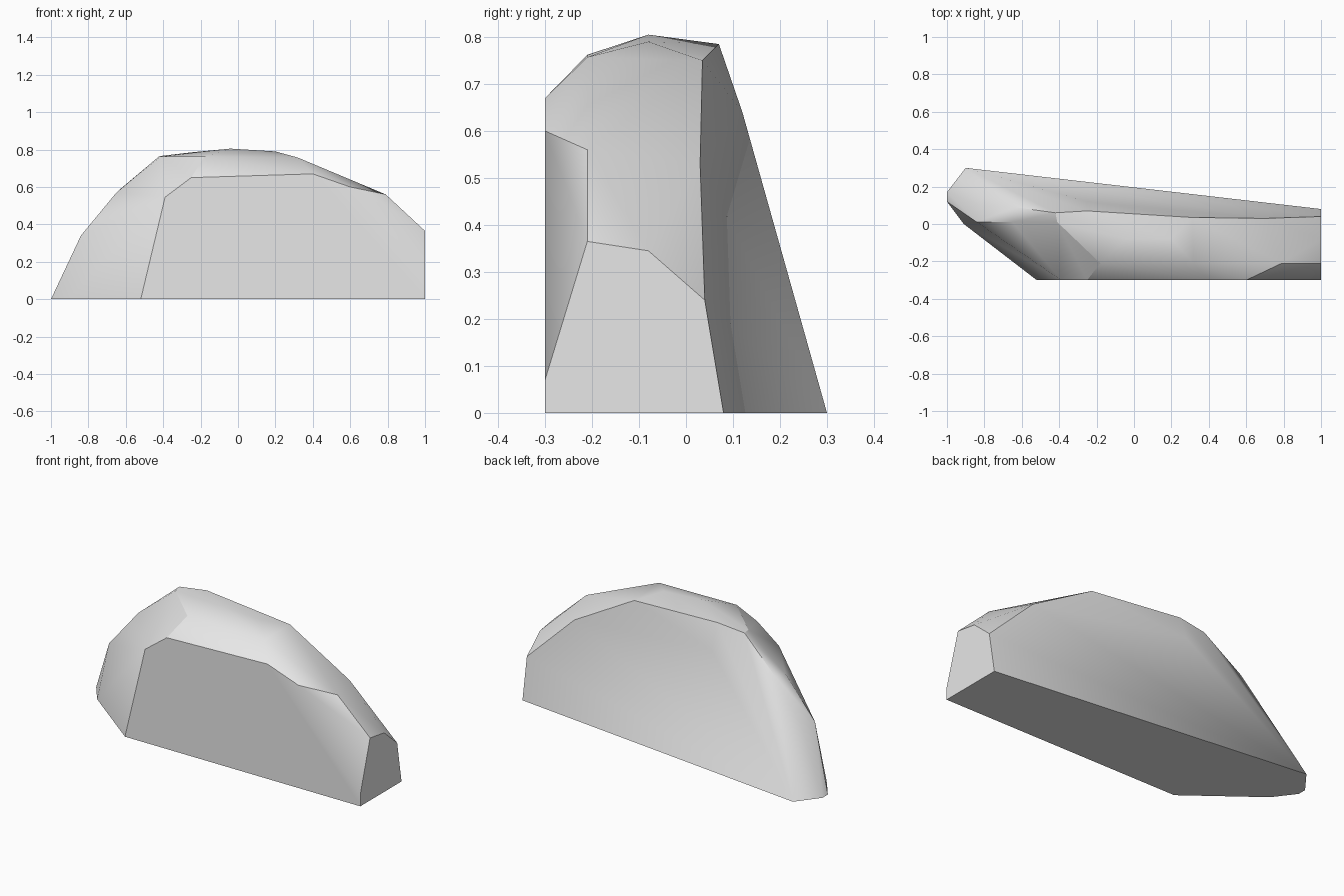
import bpy
import bmesh
import math

default_cube = bpy.data.objects.get("Cube")
if default_cube:
    bpy.data.objects.remove(default_cube, do_unlink=True)


def make_material(name, value):
    material = bpy.data.materials.new(name)
    colour = (value, value, value, 1)
    material.diffuse_color = colour
    material.use_nodes = True
    shader = material.node_tree.nodes["Principled BSDF"]
    shader.inputs["Base Color"].default_value = colour
    return material


def at_depth(y, outline):
    """Points of an (x, z) outline on a plane facing the front."""
    return [(x, y, z) for x, z in outline]


def at_side(x, outline):
    """Points of a (y, z) outline on a plane facing the side."""
    return [(x, y, z) for y, z in outline]


def at_height(z, outline):
    """Points of an (x, y) outline on a level plane."""
    return [(x, y, z) for x, y in outline]


# Flat footprint on the ground
footprint = at_height(0, [(-.52, -.3), (-.91, 0), (-1, .12), (-1, .17),
                          (-.9, .3), (1, .08), (1, -.3)])

# Flat front face and the chamfered shoulder above it
front_face = at_depth(-.3, [(-.39, .545), (-.25, .65), (.4, .67), (.6, .6), (1, .07)])
shoulder = at_depth(-.21, [(-.18, .762), (.32, .757), (.79, .56)])

# Broken-off end, crown and pointed nose
cut_end = at_side(1, [(-.21, .365), (-.08, .345), (.04, .24)])
crown = at_depth(-.08, [(-.04, .805), (.2, .79)])
nose = at_depth(.01, [(-.84, .34), (-.65, .57), (-.41, .762)])

# Rear rim and the bulge on the sloping back
rear_rim = [(-.82, .1, .34), (-.64, .09, .58), (-.42, .06, .765), (-.25, .07, .785),
            (.31, .035, .75), (.7, .03, .53)]
back_bulge = [(-.25, .12, .64)]


def build_rock(name, points, material):
    """Wrap the corner points in a faceted convex skin."""
    bm = bmesh.new()
    for point in points:
        bm.verts.new(point)
    bmesh.ops.convex_hull(bm, input=bm.verts[:])
    loose = [vert for vert in bm.verts if not vert.link_faces]
    bmesh.ops.delete(bm, geom=loose, context='VERTS')
    bmesh.ops.dissolve_limit(bm, angle_limit=math.radians(1),
                             verts=bm.verts[:], edges=bm.edges[:])
    bmesh.ops.recalc_face_normals(bm, faces=bm.faces[:])
    mesh = bpy.data.meshes.new(name)
    bm.to_mesh(mesh)
    bm.free()
    mesh.materials.append(material)
    rock = bpy.data.objects.new(name, mesh)
    bpy.context.collection.objects.link(rock)
    return rock


rock = build_rock("rock", footprint + front_face + shoulder + cut_end + crown
                  + nose + rear_rim + back_bulge, make_material("stone grey", .8))

# Soft shading over the worn facets, crisp at the main edges
bpy.ops.object.select_all(action='DESELECT')
rock.select_set(True)
bpy.context.view_layer.objects.active = rock
bpy.ops.object.shade_smooth_by_angle(angle=math.radians(30))
